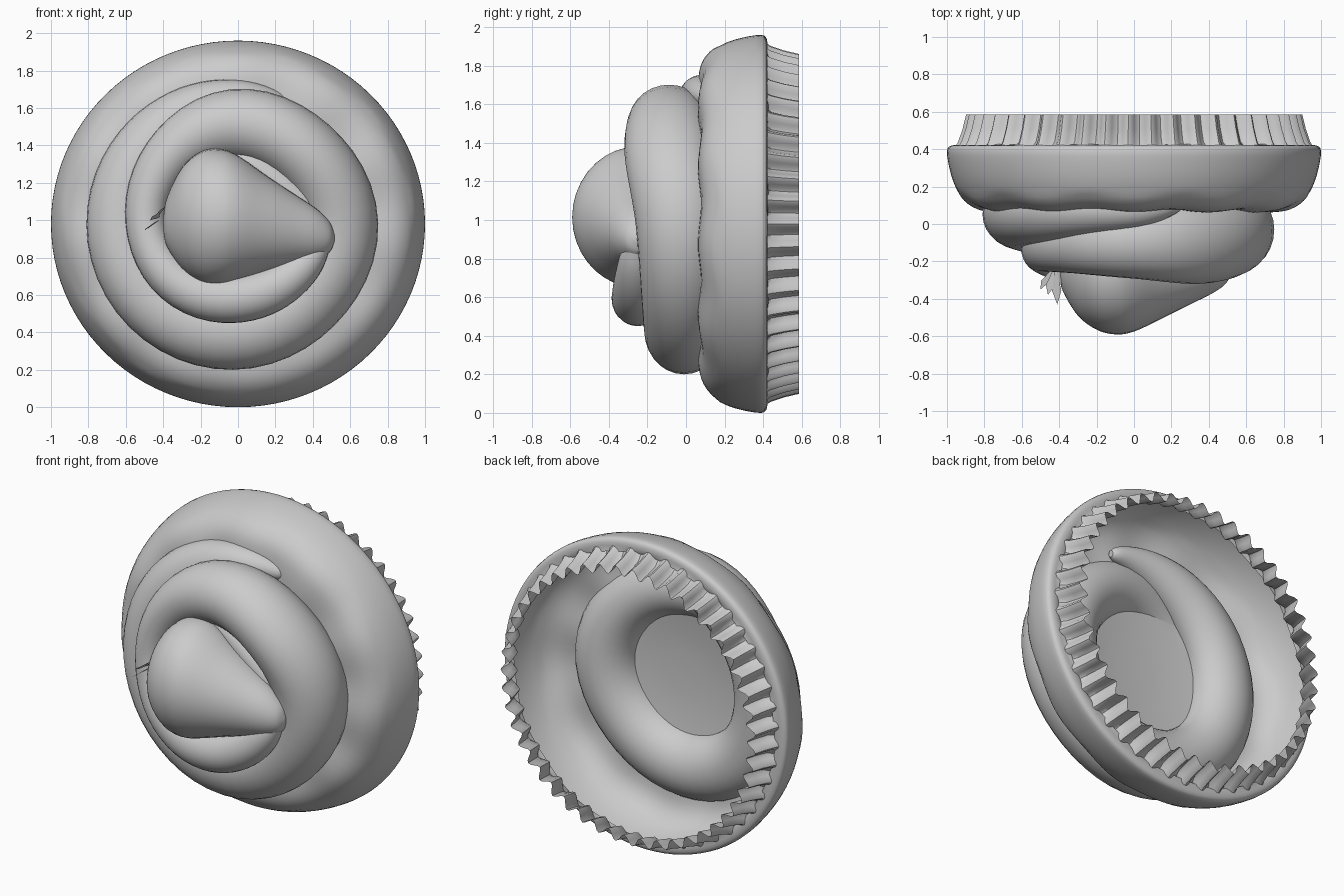
import bpy, bmesh, math
from mathutils import Vector

if "Cube" in bpy.data.objects:
    bpy.data.objects.remove(bpy.data.objects["Cube"])

CX, CZ = -0.03, 0.98

grey = bpy.data.materials.new("icing grey")
grey.diffuse_color = (0.6, 0.6, 0.6, 1)
grey.use_nodes = True
grey.node_tree.nodes["Principled BSDF"].inputs["Base Color"].default_value = grey.diffuse_color


def finish(name, bm, angle=40):
    bmesh.ops.recalc_face_normals(bm, faces=bm.faces)
    me = bpy.data.meshes.new(name)
    bm.to_mesh(me)
    bm.free()
    ob = bpy.data.objects.new(name, me)
    bpy.context.collection.objects.link(ob)
    me.materials.append(grey)
    bpy.ops.object.select_all(action='DESELECT')
    ob.select_set(True)
    bpy.context.view_layer.objects.active = ob
    bpy.ops.object.shade_smooth_by_angle(angle=math.radians(angle))
    return ob


def skin(bm, rings):
    """Bridge consecutive closed rings of points with quads."""
    vs = [[bm.verts.new(p) for p in ring] for ring in rings]
    n = len(vs[0])
    for a, b in zip(vs, vs[1:]):
        for i in range(n):
            j = (i + 1) % n
            bm.faces.new((a[i], a[j], b[j], b[i]))
    return vs


def spline(keys, steps):
    """Catmull-Rom interpolation of equal-length tuples."""
    k = [keys[0]] + keys + [keys[-1]]
    out = []
    for i in range(1, len(k) - 2):
        for s in range(steps):
            t = s / steps
            out.append([0.5 * (2 * b + (c - a) * t + (2 * a - 5 * b + 4 * c - d) * t * t
                               + (3 * b - a - 3 * c + d) * t ** 3)
                        for a, b, c, d in zip(*k[i - 1:i + 3])])
    return out + [list(keys[-1])]


def sweep(name, stations, sides=28, axis=None):
    """Elliptical tube through (x, y, z, in-plane radius, depth radius)."""
    pts = [Vector(s[:3]) for s in stations]
    rings = []
    for i, s in enumerate(stations):
        tan = axis or pts[min(i + 1, len(pts) - 1)] - pts[max(i - 1, 0)]
        side = tan.cross(Vector((0, 1, 0))).normalized()
        depth = side.cross(tan).normalized()
        rings.append([pts[i] + side * s[3] * math.cos(u) + depth * s[4] * math.sin(u)
                      for u in (2 * math.pi * j / sides for j in range(sides))])
    bm = bmesh.new()
    vs = skin(bm, rings)
    bm.faces.new(vs[0])
    bm.faces.new(vs[-1])
    return finish(name, bm)


def ring(r, y, n, wave=0.0, lift=0.0, count=1):
    out = []
    for i in range(n):
        t = 2 * math.pi * i / n
        rr = r + wave * math.cos(count * t)
        out.append((rr * math.cos(t), y + lift * math.sin(count * t), 0.98 + rr * 0.98 * math.sin(t)))
    return out


# Open-backed lower icing layer with a shallow floor, gently rippled near the coil
profile = [(0.92, 0.42), (0.975, 0.42), (1.0, 0.39), (0.985, 0.29), (0.955, 0.2),
           (0.91, 0.13), (0.84, 0.085), (0.74, 0.07), (0.6, 0.07), (0.4, 0.04), (0.2, 0.02), (0.02, 0.015)]
bm = bmesh.new()
vs = skin(bm, [ring(r, y, 96, lift=0.008 if 0.5 < r < 0.93 else 0, count=11)
               for r, y in spline(profile, 3)])
bm.faces.new(vs[-1])
finish("lower_icing", bm)

# Pleated paper cup
bm = bmesh.new()
skin(bm, [ring(r, y, 47 * 8, wave=w, count=47)
          for r, y, w in ((0.94, 0.41, 0.02), (0.912, 0.44, 0.03), (0.888, 0.51, 0.03), (0.87, 0.585, 0.03))])
finish("pleated_cup", bm, 30)

# Icing coil: angle, radius, y, in-plane radius, depth radius
coil = [(66, .71, .10, .02, .02), (70, .70, .10, .05, .05), (85, .67, .08, .10, .10),
        (110, .63, .08, .15, .14), (140, .60, .07, .18, .17), (180, .58, .05, .20, .18),
        (225, .58, .02, .20, .19), (270, .57, -.01, .21, .20), (315, .56, -.02, .21, .21),
        (360, .57, -.03, .21, .23), (405, .54, -.08, .20, .24), (450, .53, -.09, .19, .20),
        (495, .49, -.11, .14, .15), (540, .46, -.14, .11, .12), (585, .43, -.20, .12, .12),
        (630, .40, -.25, .13, .13), (665, .41, -.26, .12, .12), (695, .45, -.26, .09, .09),
        (708, .49, -.26, .05, .05), (712, .51, -.26, .02, .02)]
stations = []
for a, r, y, p, d in spline(coil, 6):
    t = math.radians(a)
    stations.append((CX + r * math.cos(t), y, CZ + r * math.sin(t), p, d))
sweep("icing_coil", stations)

# Teardrop peak with its tip towards +x, flattened behind
peak = [(-.40, -.25, .98, .03, .03), (-.38, -.25, .99, .13, .11), (-.30, -.25, 1.01, .27, .24),
        (-.20, -.25, 1.015, .35, .315), (-.10, -.25, 1.015, .365, .34), (0, -.25, 1.01, .335, .325),
        (.15, -.25, .98, .26, .255), (.30, -.25, .95, .19, .18), (.42, -.25, .925, .135, .12),
        (.49, -.25, .91, .08, .07), (.515, -.25, .905, .02, .02)]
ob = sweep("icing_peak", spline(peak, 5), 36, Vector((1, 0, 0)))
for v in ob.data.vertices:
    if v.co.y > -0.25:
        v.co.y = -0.25 + (v.co.y + 0.25) * 0.65

# Web of icing filling the groove between the peak and the upper coil
web = [(-.12, -.12, 1.34, .05, .06), (.05, -.13, 1.30, .09, .09), (.2, -.14, 1.20, .10, .10),
       (.34, -.15, 1.08, .09, .09), (.44, -.15, .98, .05, .06)]
sweep("groove_web", spline(web, 5), 20)

# Small folded flakes beside the peak
for i, (x, y, z) in enumerate([(-.50, -.35, .95), (-.46, -.38, 1.02), (-.41, -.43, 1.06), (-.35, -.36, 1.09)]):
    root = (-.42, -.22, 1.0 + .015 * i)
    mid = [0.35 * a + 0.65 * b for a, b in zip(root, (x, y, z))]
    bm = bmesh.new()
    v = [bm.verts.new(p) for p in (root, (mid[0] - .025, mid[1], mid[2] - .02), (x, y, z),
                                   (mid[0] + .025, mid[1], mid[2] + .02))]
    bm.faces.new((v[0], v[1], v[2]))
    bm.faces.new((v[0], v[2], v[3]))
    finish(f"flake_{i + 1}", bm)
